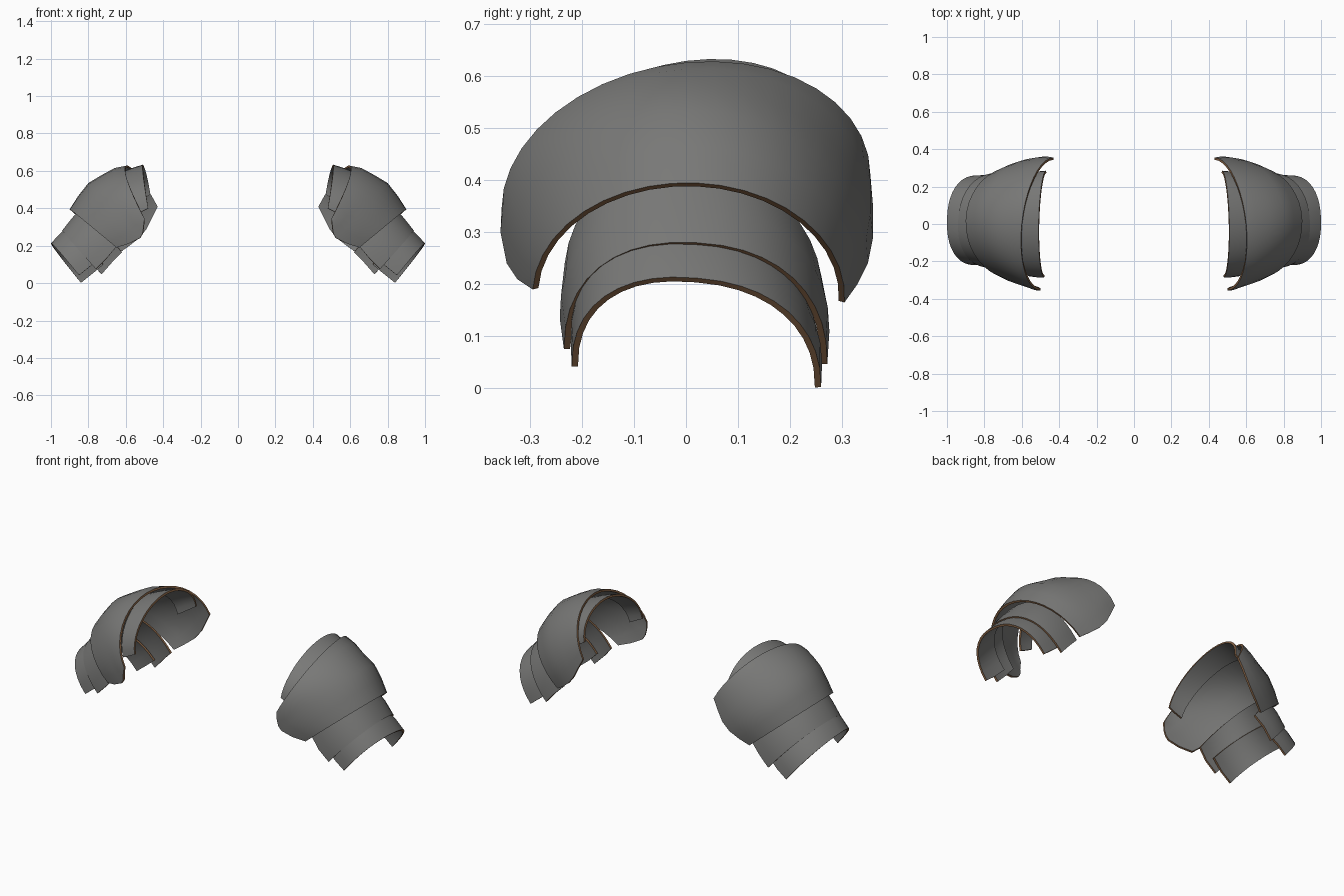
import bpy, math
from mathutils import Vector

if "Cube" in bpy.data.objects:
    bpy.data.objects.remove(bpy.data.objects["Cube"])


def material(name, rgb):
    m = bpy.data.materials.new(name)
    m.diffuse_color = (*rgb, 1)
    m.use_nodes = True
    m.node_tree.nodes["Principled BSDF"].inputs["Base Color"].default_value = m.diffuse_color
    return m


STEEL = material("grey_steel", (0.19, 0.19, 0.185))
EDGE = material("bronze_edge", (0.24, 0.125, 0.06))


def arch(front, apex, back, n, power):
    """Half-ellipse through three points, front to back over the apex."""
    f, a, b = Vector(front), Vector(apex), Vector(back)
    c, u = (f + b) / 2, (b - f) / 2
    v = a - c
    pts = []
    for i in range(n + 1):
        t = math.pi * i / n
        co, si = math.cos(t), max(math.sin(t), 0)
        pts.append(c - u * math.copysign(abs(co) ** power, co) + v * si ** power)
    return pts


def plate(name, rows, n=20, power=1.0, thick=0.012):
    """Curved plate lofted through arches, thickened and mirrored to both shoulders."""
    verts, faces = [], []
    for r in rows:
        verts += arch(*r, n, power)
    w = n + 1
    for i in range(len(rows) - 1):
        for j in range(n):
            k = i * w + j
            faces.append((k, k + w, k + w + 1, k + 1))
    me = bpy.data.meshes.new(name)
    me.from_pydata(verts, [], faces)
    ob = bpy.data.objects.new(name, me)
    bpy.context.collection.objects.link(ob)
    me.materials.append(STEEL)
    me.materials.append(EDGE)
    s = ob.modifiers.new("thickness", 'SOLIDIFY')
    s.thickness, s.offset, s.material_offset_rim = thick, -1, 1
    m = ob.modifiers.new("mirror", 'MIRROR')
    m.use_mirror_merge = False
    bpy.ops.object.select_all(action='DESELECT')
    ob.select_set(True)
    bpy.context.view_layer.objects.active = ob
    bpy.ops.object.convert(target='MESH')
    bpy.ops.object.shade_smooth_by_angle(angle=math.radians(40))


# Large shoulder dome, from neck edge to arm edge
plate("shoulder_dome", [
    ((.50, -.355, .345), (.60, 0, .627), (.43, .355, .41)),
    ((.505, -.357, .30), (.66, 0, .615), (.46, .36, .35)),
    ((.51, -.350, .265), (.73, 0, .577), (.49, .36, .29)),
    ((.525, -.345, .24), (.80, .01, .535), (.53, .35, .24)),
    ((.585, -.325, .21), (.855, .015, .465), (.58, .33, .20)),
    ((.65, -.295, .19), (.90, .02, .395), (.63, .305, .165)),
])

# Collar band tucked under the neck edge
plate("collar_band", [
    ((.48, -.285, .40), (.51, 0, .63), (.47, .285, .475)),
    ((.52, -.285, .38), (.57, 0, .612), (.525, .28, .44)),
    ((.56, -.28, .36), (.63, 0, .588), (.58, .27, .405)),
])

# Two overlapping upper arm bands
plate("upper_arm_band", [
    ((.65, -.235, .195), (.82, .01, .42), (.62, .265, .165)),
    ((.70, -.243, .135), (.885, .015, .35), (.675, .276, .11)),
    ((.76, -.235, .075), (.94, .02, .28), (.73, .272, .047)),
], power=0.88)
plate("lower_arm_band", [
    ((.73, -.215, .15), (.89, .01, .315), (.72, .25, .10)),
    ((.79, -.222, .09), (.95, .015, .265), (.78, .262, .05)),
    ((.85, -.22, .042), (1.0, .02, .212), (.84, .26, .002)),
], power=0.88)
